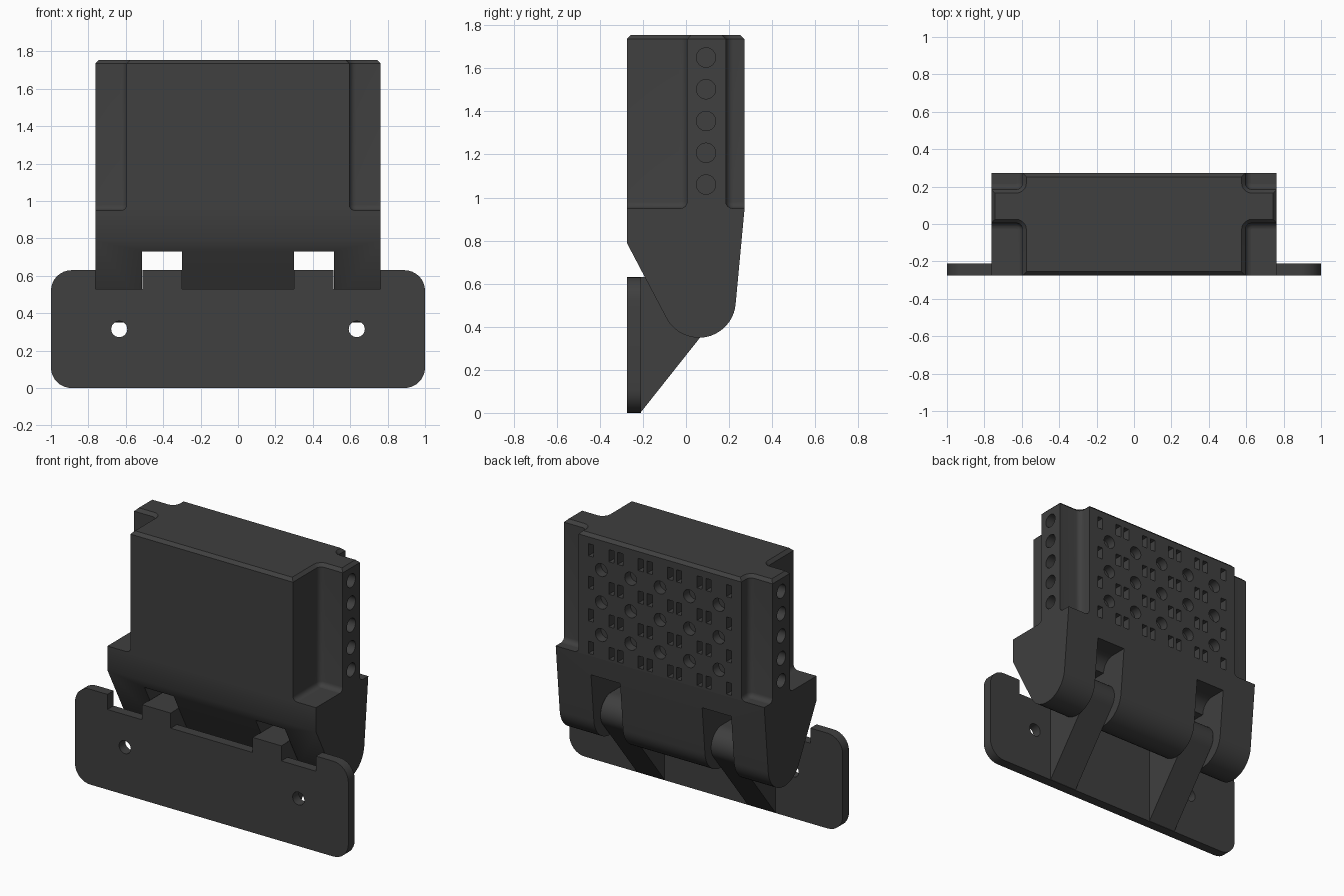
import bpy, bmesh, math
from mathutils import Matrix, Vector

if "Cube" in bpy.data.objects:
    bpy.data.objects.remove(bpy.data.objects["Cube"])

W, Y0, Y1 = 0.763, -0.275, 0.272        # body half width, front and back
TOP, LEDGE = 1.755, 0.95
PIN = (0.06, 0.52)                      # hinge axis (y, z)

mat = bpy.data.materials.new("charcoal_plastic")
mat.diffuse_color = (0.05, 0.05, 0.05, 1)
mat.use_nodes = True
mat.node_tree.nodes["Principled BSDF"].inputs["Base Color"].default_value = mat.diffuse_color


def arc(cx, cy, r, a0, a1, n):
    return [(cx + r * math.cos(math.radians(a0 + (a1 - a0) * i / n)),
             cy + r * math.sin(math.radians(a0 + (a1 - a0) * i / n))) for i in range(n + 1)]


def finish(name, bm):
    bmesh.ops.recalc_face_normals(bm, faces=bm.faces)
    me = bpy.data.meshes.new(name)
    bm.to_mesh(me)
    bm.free()
    ob = bpy.data.objects.new(name, me)
    bpy.context.collection.objects.link(ob)
    me.materials.append(mat)
    return ob


def loft(bm, rings):
    """Skin a stack of equal-length rings and cap both ends."""
    vs = [[bm.verts.new(p) for p in ring] for ring in rings]
    n = len(vs[0])
    for a, b in zip(vs, vs[1:]):
        for i in range(n):
            bm.faces.new((a[i], a[(i + 1) % n], b[(i + 1) % n], b[i]))
    bm.faces.new(vs[0])
    bm.faces.new(vs[-1])


def prism_x(bm, prof, x0, x1):          # profile of (y, z) swept along x
    loft(bm, [[(x, y, z) for y, z in prof] for x in (x0, x1)])


def prism_y(bm, prof, y0, y1):          # profile of (x, z) swept along y
    loft(bm, [[(x, y, z) for x, z in prof] for y in (y0, y1)])


def cut(ob, bm):
    tool = finish("cutter", bm)
    tool.hide_render = True
    mod = ob.modifiers.new("cut", 'BOOLEAN')
    mod.operation, mod.solver, mod.object = 'DIFFERENCE', 'EXACT', tool
    bpy.context.view_layer.objects.active = ob
    bpy.ops.object.modifier_apply(modifier=mod.name)
    bpy.data.objects.remove(tool, do_unlink=True)


def smooth(ob):
    bpy.ops.object.select_all(action='DESELECT')
    ob.select_set(True)
    bpy.context.view_layer.objects.active = ob
    bpy.ops.object.shade_smooth_by_angle(angle=math.radians(30))


# Mounting plate: rounded corners, stepped top edge with two tabs
half = arc(0.89, 0.11, 0.11, -90, 0, 8) + arc(0.89, 0.52, 0.11, 0, 90, 8)
half += [(W, 0.63), (W, 0.53), (0.51, 0.53), (0.51, 0.63), (0.3, 0.63), (0.3, 0.53)]
bm = bmesh.new()
prism_y(bm, half + [(-x, z) for x, z in reversed(half)], Y0, -0.21)
plate = finish("mounting_plate", bm)
bm = bmesh.new()
for s in (-1, 1):
    prism_y(bm, arc(s * 0.635, 0.315, 0.043, 0, 345, 23), -0.4, -0.1)
cut(plate, bm)
smooth(plate)

# Hinge arms: wedge from the plate to a round knuckle
arm = [(-0.212, 0.0)] + arc(*PIN, 0.11, -37.7, 90, 14) + [(-0.212, 0.63)]
for side, s in (("left", -1), ("right", 1)):
    bm = bmesh.new()
    prism_x(bm, arm, s * 0.303, s * 0.507)
    smooth(finish(side + "_hinge_arm", bm))

# Hinge barrel: tapered base of the body with two slots for the arms
prof = [(Y1, LEDGE), (Y0, LEDGE), (Y0, 0.79)] + arc(*PIN, 0.171, 208, 355, 20)
bm = bmesh.new()
prism_x(bm, prof, -W, W)
barrel = finish("hinge_barrel", bm)
slot = [(-0.4, 0.2), (0.4, 0.2), (0.4, 0.82), (0.15, 0.82)]
slot += arc(0.15, 0.73, 0.09, 100, 180, 5) + [(-0.4, 0.73)]
bm = bmesh.new()
for s in (-1, 1):
    prism_x(bm, slot, s * 0.3, s * 0.513)
cut(barrel, bm)
smooth(barrel)

# Housing: cross-shaped block, filleted inner corners, chamfered top rim
R = 0.035
CX, CF, CB = 0.595, 0.005, 0.185        # step positions in x, front y, back y


def ring(d, z):
    """Cross outline moved inward by d, kept inside the outer box."""
    o = max(d, 0)
    f = arc(CX + R, CF - R, R + d, 180, 90, 5)
    b = arc(CX + R, CB + R, R + d, 270, 180, 5)
    right = [(f[0][0], Y0 + o)] + f + [(W - o, f[-1][1]), (W - o, b[0][1])]
    right += b + [(b[-1][0], Y1 - o)]
    return [(x, y, z) for x, y in right + [(-x, y) for x, y in reversed(right)]]


rings = []
for i in range(5):
    a = math.radians(90 * i / 4)
    rings.append(ring(-0.03 * (1 - math.sin(a)), LEDGE + 0.03 * (1 - math.cos(a))))
rings += [ring(0, TOP - 0.02), ring(0.02, TOP)]
bm = bmesh.new()
loft(bm, rings)
housing = finish("housing", bm)

# Blind holes: side rows, and a grid of round holes and slots on the back
bm = bmesh.new()
for i in range(5):
    for s in (-1, 1):
        prism_x(bm, arc(0.093, 1.06 + 0.1475 * i, 0.045, 0, 345, 23), s * (W - 0.08), s * (W + 0.05))
for i in range(-2, 3):
    x = 0.215 * i
    for j in range(3):
        prism_y(bm, arc(x, 1.11 + 0.215 * j, 0.043, 0, 345, 23), Y1 - 0.06, Y1 + 0.05)
    for j in range(4):
        z = 1.005 + 0.215 * j
        for c in (x - 0.075, x + 0.075):
            prism_y(bm, [(c - 0.019, z - 0.04), (c + 0.019, z - 0.04),
                         (c + 0.019, z + 0.04), (c - 0.019, z + 0.04)], Y1 - 0.06, Y1 + 0.05)
cut(housing, bm)
smooth(housing)
